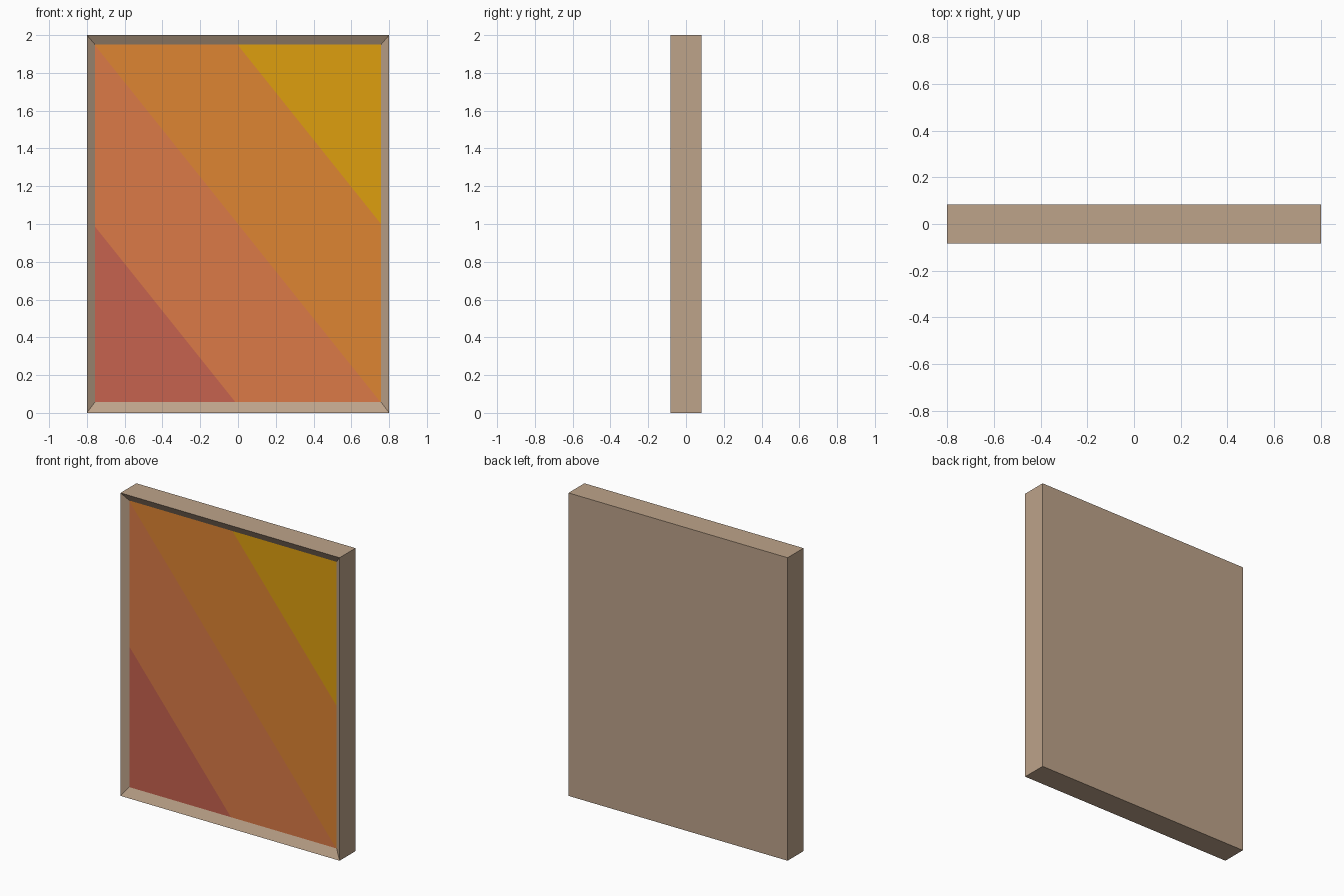
import bpy, bmesh
from mathutils import Vector

if "Cube" in bpy.data.objects:
    bpy.data.objects.remove(bpy.data.objects["Cube"])

W, D, H = 0.8, 0.083, 2.0            # half width, half depth, height
PX, PZ0, PZ1 = 0.757, 0.058, 1.95    # inner panel limits
PY = -D + 0.03                       # panel sits slightly back from the front


def srgb(r, g, b):
    f = lambda c: c / 12.92 if c <= 0.04045 else ((c + 0.055) / 1.055) ** 2.4
    return [f(c / 255) for c in (r, g, b)] + [1.0]


def material(name, rgb):
    m = bpy.data.materials.new(name)
    m.diffuse_color = srgb(*rgb)
    m.use_nodes = True
    m.node_tree.nodes["Principled BSDF"].inputs["Base Color"].default_value = m.diffuse_color
    return m


def make_object(name, bm, mats):
    mesh = bpy.data.meshes.new(name)
    bm.to_mesh(mesh)
    bm.free()
    for m in mats:
        mesh.materials.append(m)
    ob = bpy.data.objects.new(name, mesh)
    bpy.context.collection.objects.link(ob)
    return ob


# Frame: a box whose front is inset and pushed back, giving a sloped rim
bm = bmesh.new()
bmesh.ops.create_cube(bm, size=1)
for v in bm.verts:
    v.co = Vector((v.co.x * 2 * W, v.co.y * 2 * D, (v.co.z + 0.5) * H))
bm.normal_update()
front = min(bm.faces, key=lambda f: f.calc_center_median().y)
bmesh.ops.inset_region(bm, faces=[front], thickness=0.04)
for v in front.verts:
    v.co = Vector((PX if v.co.x > 0 else -PX, PY, PZ1 if v.co.z > 1 else PZ0))
bmesh.ops.delete(bm, geom=[front], context='FACES_ONLY')
make_object("frame", bm, [material("tan wood", (189, 163, 138))])

# Panel: one face cut along diagonals, one colour per stripe
cuts = [0.04, 1.0, 1.946]            # stripe borders where z + 1.25 x = cut
bm = bmesh.new()
corners = [(-PX, PZ0), (PX, PZ0), (PX, PZ1), (-PX, PZ1)]
bm.faces.new([bm.verts.new((x, PY, z)) for x, z in corners])
for c in cuts:
    bmesh.ops.bisect_plane(bm, geom=bm.verts[:] + bm.edges[:] + bm.faces[:],
                           plane_co=(0, 0, c), plane_no=Vector((1.25, 0, 1)).normalized())
for f in bm.faces:
    p = f.calc_center_median()
    f.material_index = sum(p.z + 1.25 * p.x > c for c in cuts)
make_object("striped_panel", bm, [
    material("brick red", (198, 98, 78)),
    material("salmon", (219, 122, 71)),
    material("orange", (222, 133, 50)),
    material("golden yellow", (222, 159, 15)),
])
